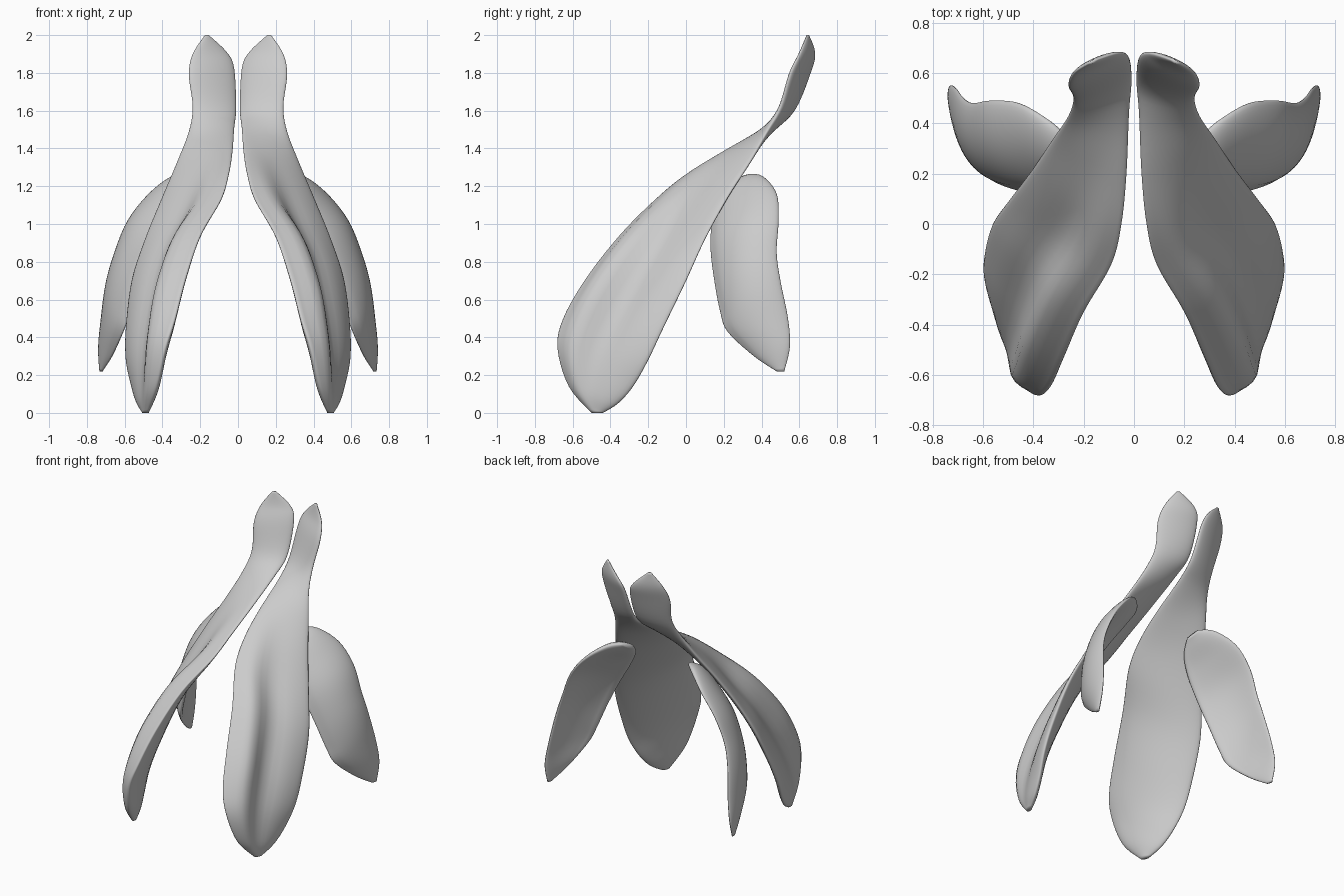
import bpy
import bmesh
import math
from mathutils import Vector

cube = bpy.data.objects.get("Cube")
if cube:
    bpy.data.objects.remove(cube, do_unlink=True)

# One plain grey colour for every petal
grey = bpy.data.materials.new("light_grey")
grey.use_nodes = True
COLOUR = (0.6, 0.6, 0.6, 1.0)
grey.diffuse_color = COLOUR
grey.node_tree.nodes["Principled BSDF"].inputs["Base Color"].default_value = COLOUR

# Each station: first edge xyz, second edge xyz, half thickness, bulge height
FRONT_STATIONS = [
    (.155, .65, 2, .175, .64, 2, .006, 0),
    (.06, .68, 1.91, .24, .60, 1.90, .02, 0),
    (.02, .66, 1.82, .26, .55, 1.79, .028, 0),
    (.01, .57, 1.61, .24, .50, 1.62, .028, 0),
    (.02, .44, 1.51, .26, .43, 1.49, .028, 0),
    (.03, .20, 1.38, .32, .34, 1.33, .03, 0),
    (.05, 0, 1.26, .40, .22, 1.14, .03, .01),
    (.09, -.16, 1.13, .49, .10, .92, .03, .03),
    (.20, -.35, .94, .56, 0, .70, .035, .05),
    (.28, -.53, .71, .59, -.12, .45, .04, .06),
    (.335, -.65, .50, .59, -.20, .28, .04, .05),
    (.385, -.68, .34, .56, -.28, .14, .04, .03),
    (.43, -.62, .14, .53, -.36, .05, .035, .01),
    (.48, -.5, 0, .50, -.44, 0, .015, 0),
]
REAR_STATIONS = [
    (.23, .26, 1.22, .26, .34, 1.26, .015, 0),
    (.27, .18, 1.14, .34, .41, 1.25, .035, .01),
    (.34, .14, 1.02, .46, .48, 1.16, .035, .03),
    (.43, .13, .87, .57, .49, 1.02, .033, .045),
    (.51, .15, .70, .64, .48, .85, .031, .045),
    (.57, .18, .54, .68, .50, .70, .03, .04),
    (.61, .22, .43, .71, .54, .50, .026, .03),
    (.67, .36, .30, .73, .55, .35, .022, .01),
    (.72, .48, .22, .73, .52, .22, .008, 0),
]


def smooth_rows(rows, steps=5):
    """Fill in stations with a smooth curve through the given ones."""
    padded = [rows[0]] + rows + [rows[-1]]
    result = []
    for a, b, c, d in zip(padded, padded[1:], padded[2:], padded[3:]):
        for k in range(steps):
            u = k / steps
            result.append([
                q + u / 2 * (r - p + u * (2*p - 5*q + 4*r - s + u * (3*(q - r) + s - p)))
                for p, q, r, s in zip(a, b, c, d)])
    return result + [list(rows[-1])]


def grooved(t):
    """Fat ridge beside the first edge, then a shallow groove."""
    return math.exp(-((t - .22) / .16) ** 2) - .45 * math.exp(-((t - .52) / .16) ** 2)


def arched(t):
    return 4 * t * (1 - t)


def bellied(t):
    return -.4 * arched(t)


def petal(name, stations, side, upper, lower, segments=36):
    """Loft a closed leaf section along the stations; side mirrors in x."""
    rows = smooth_rows(stations)
    first = [Vector(r[0:3]) for r in rows]
    second = [Vector(r[3:6]) for r in rows]
    middle = [(a + b) / 2 for a, b in zip(first, second)]
    bm = bmesh.new()
    rings = []
    for i, row in enumerate(rows):
        ahead = middle[min(i + 1, len(rows) - 1)] - middle[max(i - 1, 0)]
        width = second[i] - first[i]
        normal = ahead.cross(width).normalized()
        thick, bulge = row[6:8]
        ring = []
        for j in range(segments):
            angle = math.tau * j / segments
            t = (1 - math.cos(angle)) / 2
            camber = upper if angle < math.pi else lower
            lift = thick * math.sin(angle) + bulge * camber(t) * min(1, 8 * t)
            p = first[i] + width * t + normal * lift
            ring.append(bm.verts.new((side * p.x, p.y, max(p.z, 0))))
        rings.append(ring)
    for low, high in zip(rings, rings[1:]):
        for j in range(segments):
            k = (j + 1) % segments
            bm.faces.new((low[j], low[k], high[k], high[j]))
    bm.faces.new(rings[0])
    bm.faces.new(rings[-1])
    bmesh.ops.recalc_face_normals(bm, faces=bm.faces)
    for face in bm.faces:
        face.smooth = True
    mesh = bpy.data.meshes.new(name)
    bm.to_mesh(mesh)
    bm.free()
    mesh.materials.append(grey)
    obj = bpy.data.objects.new(name, mesh)
    bpy.context.collection.objects.link(obj)


# Long front petals and short rear petals, mirrored left and right
for label, side in (("left", 1), ("right", -1)):
    petal("front_petal_" + label, FRONT_STATIONS, side, grooved, bellied)
    petal("rear_petal_" + label, REAR_STATIONS, side, arched, arched)
